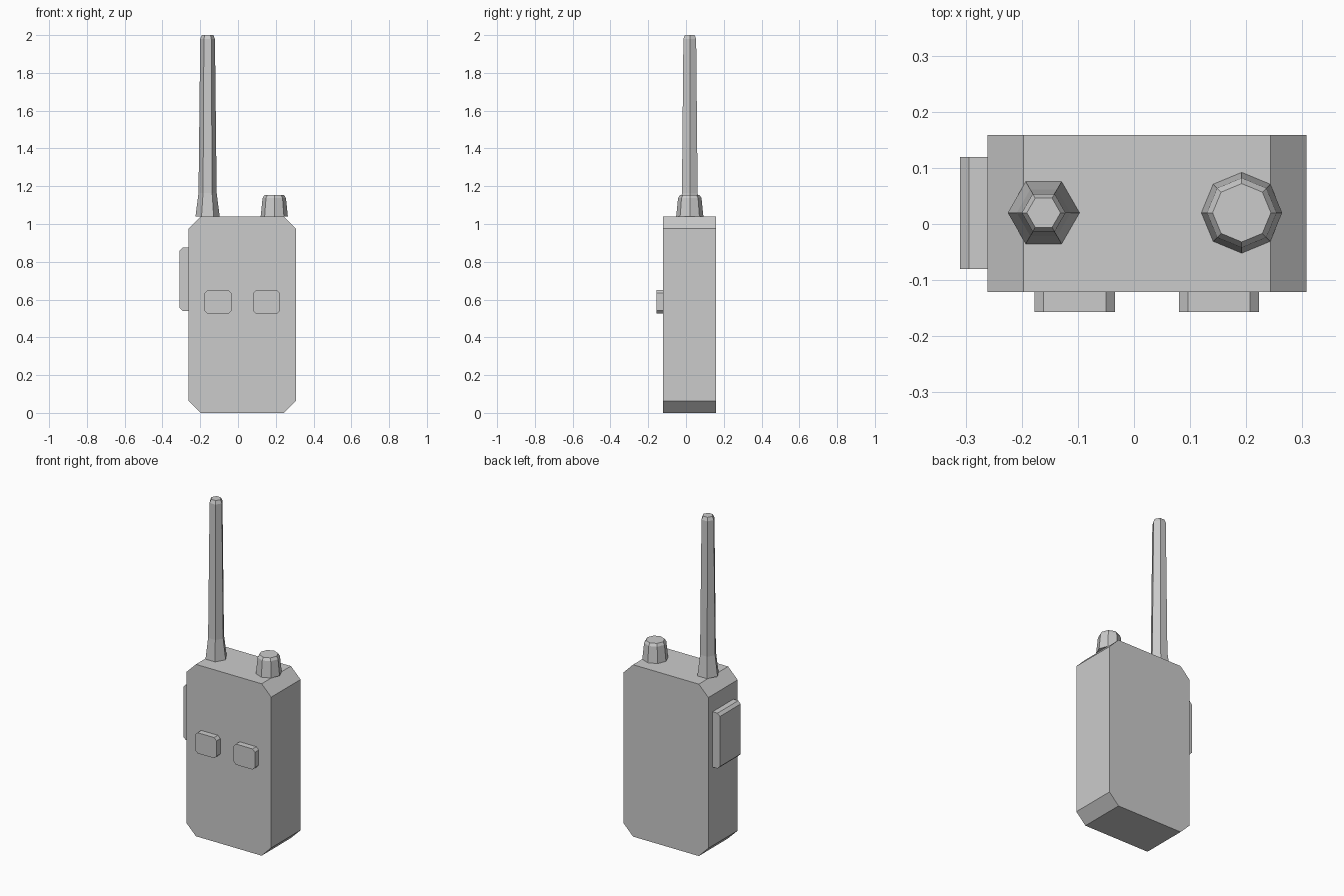
import bpy, bmesh
from math import cos, sin, pi

if "Cube" in bpy.data.objects:
    bpy.data.objects.remove(bpy.data.objects["Cube"])


def finish(name, bm):
    bmesh.ops.recalc_face_normals(bm, faces=bm.faces[:])
    mesh = bpy.data.meshes.new(name)
    bm.to_mesh(mesh)
    bm.free()
    ob = bpy.data.objects.new(name, mesh)
    bpy.context.collection.objects.link(ob)
    return ob


def plate(name, x, y, z, c, left_only=False):
    """Box with chamfered corners in the front view, extruded along y."""
    (x0, x1), (z0, z1) = x, z
    pts = [(x0 + c, z0), (x0, z0 + c), (x0, z1 - c), (x0 + c, z1)]
    if left_only:
        pts += [(x1, z1), (x1, z0)]
    else:
        pts += [(x1 - c, z1), (x1, z1 - c), (x1, z0 + c), (x1 - c, z0)]
    bm = bmesh.new()
    face = bm.faces.new([bm.verts.new((px, y[0], pz)) for px, pz in pts])
    ext = bmesh.ops.extrude_face_region(bm, geom=[face], use_keep_orig=True)
    verts = [v for v in ext["geom"] if isinstance(v, bmesh.types.BMVert)]
    bmesh.ops.translate(bm, verts=verts, vec=(0, y[1] - y[0], 0))
    return finish(name, bm)


def turned(name, cx, cy, sides, profile):
    """Faceted solid from (radius, z) rings around a vertical axis."""
    bm = bmesh.new()
    rings = [[bm.verts.new((cx + r * cos(2 * pi * i / sides),
                            cy + r * sin(2 * pi * i / sides), z))
              for i in range(sides)] for r, z in profile]
    for a, b in zip(rings, rings[1:]):
        for i in range(sides):
            j = (i + 1) % sides
            bm.faces.new((a[i], a[j], b[j], b[i]))
    bm.faces.new(rings[0])
    bm.faces.new(rings[-1])
    return finish(name, bm)


# Main case with cut corners
plate("body", (-0.261, 0.307), (-0.121, 0.159), (0, 1.04), 0.064)

# Two front buttons
for side, x in (("left", -0.177), ("right", 0.08)):
    plate(f"front_button_{side}", (x, x + 0.143), (-0.157, -0.121),
          (0.525, 0.65), 0.016)

# Talk button on the side, chamfered on its outer edges
plate("side_button", (-0.31, -0.261), (-0.08, 0.119), (0.54, 0.875), 0.016,
      left_only=True)

# Six-sided antenna with flared foot
turned("antenna", -0.161, 0.02, 6,
       [(0.064, 1.04), (0.048, 1.165), (0.039, 1.98), (0.03, 2.0)])

# Eight-sided volume knob
turned("knob", 0.192, 0.02, 8,
       [(0.072, 1.04), (0.062, 1.137), (0.052, 1.153)])
